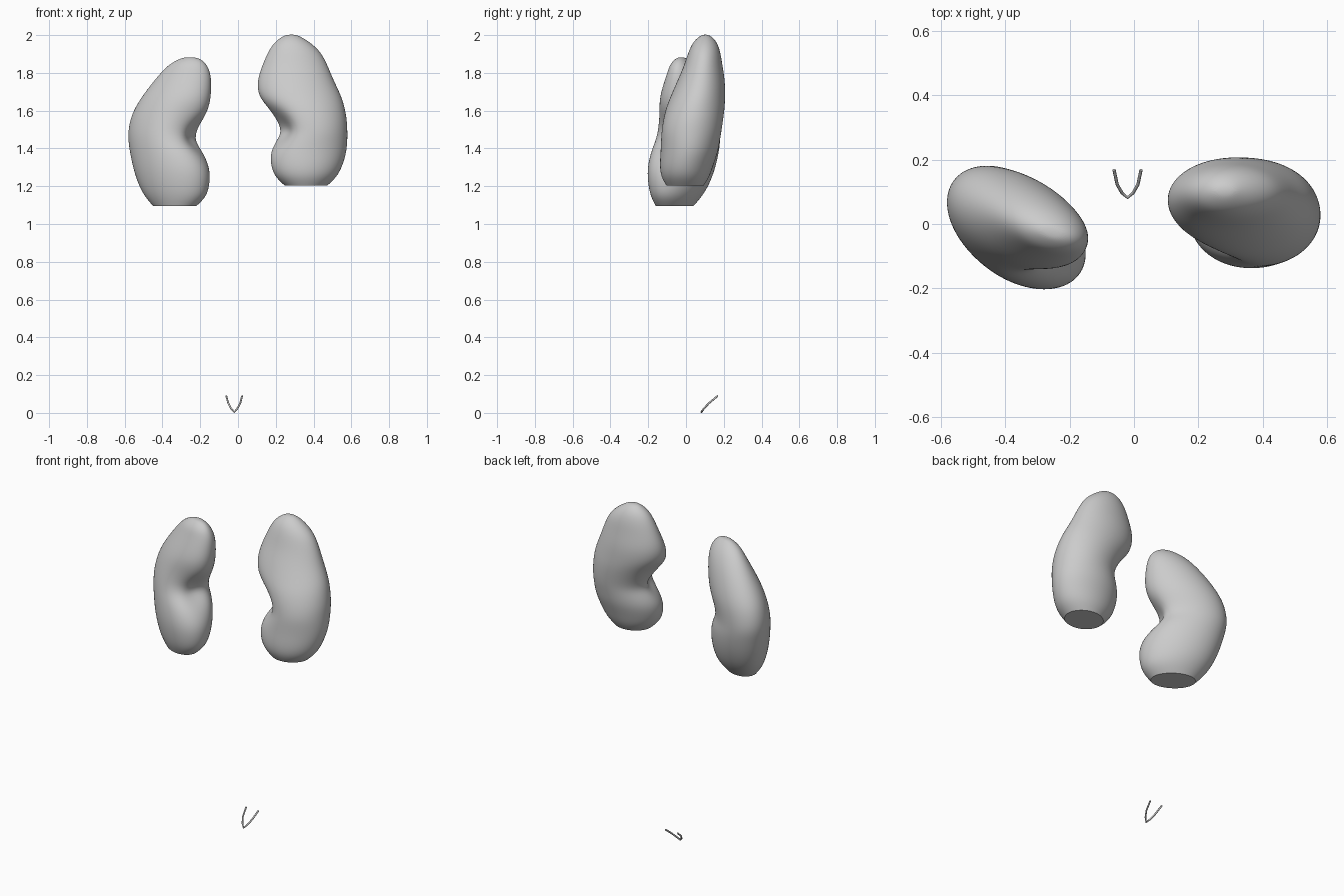
import bpy, bmesh, math
from mathutils import Vector

cube = bpy.data.objects.get("Cube")
if cube:
    bpy.data.objects.remove(cube, do_unlink=True)

grey = bpy.data.materials.new("pale grey")
grey.use_nodes = True
grey.diffuse_color = (0.6, 0.6, 0.6, 1)
grey.node_tree.nodes["Principled BSDF"].inputs["Base Color"].default_value = (0.6, 0.6, 0.6, 1)

SIDES = 32


def bean(name, sections, slant, dents):
    """Loft slanted ellipses (z, x0, x1, y0, y1), then press soft dents into the wall."""
    bm = bmesh.new()
    rings = []
    for z, x0, x1, y0, y1 in sections:
        ring = []
        for i in range(SIDES):
            u = math.tau * i / SIDES
            x = (x0 + x1) / 2 + (x1 - x0) / 2 * math.cos(u)
            y = (y0 + y1) / 2 + (y1 - y0) / 2 * math.sin(u + slant)
            ring.append(bm.verts.new((x, y, z)))
        rings.append(ring)
    for a, b in zip(rings, rings[1:]):
        for i in range(SIDES):
            j = (i + 1) % SIDES
            bm.faces.new((a[i], a[j], b[j], b[i]))
    # flat foot with a sharp rim, closed crown
    foot = bm.faces.new(rings[0][::-1])
    bm.faces.new(rings[-1])
    crease = bm.edges.layers.float.new("crease_edge")
    for e in foot.edges:
        e[crease] = 1.0
    for centre, push, radius in dents:
        for v in bm.verts:
            d = (v.co - Vector(centre)).length / radius
            v.co += Vector(push) * math.exp(-d * d)
    bmesh.ops.recalc_face_normals(bm, faces=bm.faces)
    mesh = bpy.data.meshes.new(name)
    bm.to_mesh(mesh)
    bm.free()
    obj = bpy.data.objects.new(name, mesh)
    bpy.context.collection.objects.link(obj)
    mesh.materials.append(grey)
    sub = obj.modifiers.new("smooth", "SUBSURF")
    sub.levels = sub.render_levels = 2
    bpy.ops.object.select_all(action="DESELECT")
    obj.select_set(True)
    bpy.context.view_layer.objects.active = obj
    bpy.ops.object.modifier_apply(modifier="smooth")
    bpy.ops.object.shade_smooth_by_angle(angle=math.radians(40))
    return obj


# Right kidney: lower, leaning inward at the crown
bean("right_kidney", [
    (1.095, -.45, -.22, -.16, .04),
    (1.14, -.49, -.17, -.185, .08),
    (1.20, -.525, -.15, -.20, .12),
    (1.29, -.555, -.143, -.208, .155),
    (1.38, -.573, -.16, -.195, .175),
    (1.44, -.582, -.20, -.175, .182),
    (1.50, -.582, -.195, -.165, .182),
    (1.58, -.565, -.16, -.155, .175),
    (1.66, -.52, -.143, -.145, .15),
    (1.74, -.46, -.14, -.12, .115),
    (1.80, -.41, -.145, -.10, .08),
    (1.845, -.365, -.165, -.085, .045),
    (1.872, -.315, -.195, -.06, .01),
    (1.883, -.28, -.23, -.04, -.01),
], -0.36, [
    ((-.20, -.10, 1.45), (-.06, .03, 0), .09),
    ((-.27, -.16, 1.50), (-.01, .03, 0), .10),
])

# Left kidney: taller, crown set back
bean("left_kidney", [
    (1.205, .245, .475, -.105, .095),
    (1.25, .195, .525, -.133, .125),
    (1.31, .172, .555, -.14, .145),
    (1.38, .168, .575, -.135, .17),
    (1.44, .19, .58, -.133, .18),
    (1.49, .215, .58, -.13, .188),
    (1.55, .192, .578, -.122, .197),
    (1.62, .148, .565, -.105, .206),
    (1.68, .103, .547, -.08, .208),
    (1.76, .10, .507, -.045, .207),
    (1.84, .128, .475, -.01, .193),
    (1.91, .158, .44, .012, .183),
    (1.96, .19, .385, .035, .165),
    (1.99, .23, .335, .065, .14),
    (2.003, .26, .305, .09, .115),
], 0.0, [
    ((.23, -.03, 1.50), (.05, .03, 0), .08),
    ((.12, .10, 1.58), (.02, -.01, 0), .07),
])

# Small forked tube below
curve = bpy.data.curves.new("forked_tube", "CURVE")
curve.dimensions = "3D"
curve.bevel_depth = 0.005
curve.bevel_resolution = 2
curve.use_fill_caps = True
path = [(-.062, .168, .09), (-.052, .122, .052), (-.037, .096, .024), (-.02, .082, .005),
        (-.003, .096, .024), (.012, .122, .052), (.022, .168, .09)]
spline = curve.splines.new("POLY")
spline.points.add(len(path) - 1)
for p, co in zip(spline.points, path):
    p.co = (*co, 1)
curve.materials.append(grey)
tube = bpy.data.objects.new("forked_tube", curve)
bpy.context.collection.objects.link(tube)
